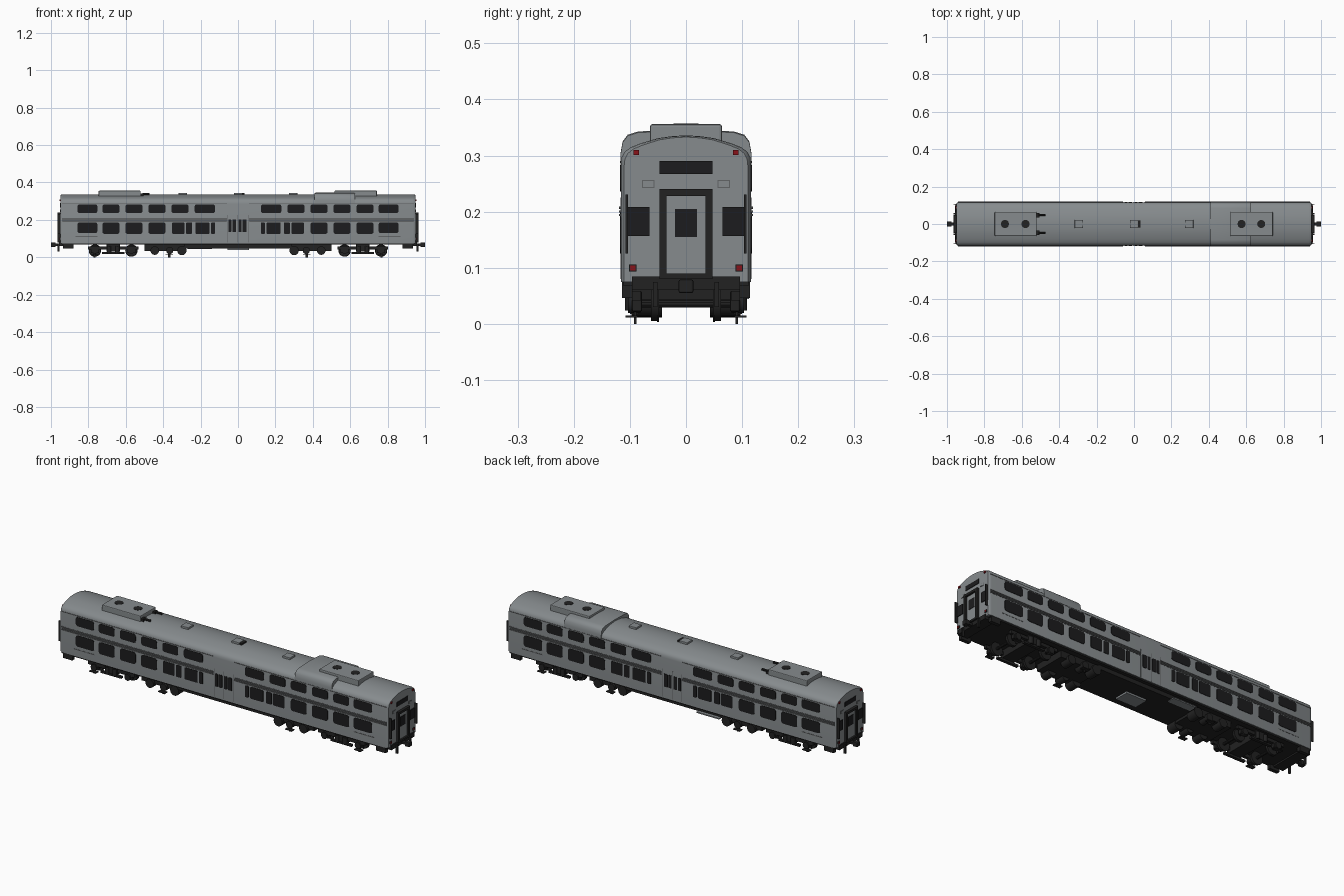
import bpy, bmesh, math
from mathutils import Matrix, Vector

cube = bpy.data.objects.get("Cube")
if cube:
    bpy.data.objects.remove(cube)


def material(name, r, g, b):
    m = bpy.data.materials.new(name)
    m.use_nodes = True
    m.diffuse_color = (r, g, b, 1)
    m.node_tree.nodes["Principled BSDF"].inputs["Base Color"].default_value = (r, g, b, 1)
    return m


STEEL = material("steel grey", 0.24, 0.26, 0.27)
DARK = material("belt grey", 0.12, 0.125, 0.13)
BLACK = material("soft black", 0.016, 0.016, 0.016)
GLASS = material("window black", 0.012, 0.012, 0.013)
RED = material("lamp red", 0.25, 0.006, 0.01)


def finish(name, bm, mat, smooth=False):
    bmesh.ops.recalc_face_normals(bm, faces=bm.faces)
    mesh = bpy.data.meshes.new(name)
    bm.to_mesh(mesh)
    bm.free()
    mesh.materials.append(mat)
    ob = bpy.data.objects.new(name, mesh)
    bpy.context.collection.objects.link(ob)
    if smooth:
        bpy.ops.object.select_all(action='DESELECT')
        ob.select_set(True)
        bpy.context.view_layer.objects.active = ob
        bpy.ops.object.shade_smooth_by_angle(angle=math.radians(35))
    return ob


def box(name, x, y, z, mat, bevel=0):
    """Box from (min, max) ranges on each axis."""
    bm = bmesh.new()
    bmesh.ops.create_cube(bm, size=1)
    for v in bm.verts:
        v.co = Vector([(a + b) / 2 + c * (b - a) for (a, b), c in zip((x, y, z), v.co)])
    if bevel:
        bmesh.ops.bevel(bm, geom=bm.edges[:], offset=bevel, segments=2, affect='EDGES', profile=0.5)
    return finish(name, bm, mat)


def cylinder(name, centre, r, length, axis, mat, sides=20):
    bm = bmesh.new()
    rot = {'x': Matrix.Rotation(math.pi / 2, 4, 'Y'), 'y': Matrix.Rotation(math.pi / 2, 4, 'X'),
           'z': Matrix()}[axis]
    bmesh.ops.create_cone(bm, cap_ends=True, segments=sides, radius1=r, radius2=r, depth=length,
                          matrix=Matrix.Translation(centre) @ rot)
    return finish(name, bm, mat, True)


def side_plate(name, side, x, z, mat, radius=0.01, y=0.1155, thick=0.0025):
    """Rounded plate lying on one long side of the car."""
    bm = bmesh.new()
    corners = ((x[1], z[1], 0), (x[0], z[1], 90), (x[0], z[0], 180), (x[1], z[0], 270))
    cx, cz = sum(x) / 2, sum(z) / 2
    ring = []
    for px, pz, start in corners:
        ox = px - math.copysign(radius, px - cx)
        oz = pz - math.copysign(radius, pz - cz)
        for step in range(5):
            a = math.radians(start + step * 22.5)
            ring.append(bm.verts.new((ox + radius * math.cos(a), side * y, oz + radius * math.sin(a))))
    face = bm.faces.new(ring)
    new = bmesh.ops.extrude_face_region(bm, geom=[face])["geom"]
    bmesh.ops.translate(bm, vec=(0, side * thick, 0), verts=[g for g in new if isinstance(g, bmesh.types.BMVert)])
    return finish(name, bm, mat)


def loft(name, profile, sections, mat):
    """Sweep a y-z profile along x; each section is (x, y scale, z drop)."""
    bm = bmesh.new()
    rings = [[bm.verts.new((x, y * s, z - drop * (z > 0.2))) for y, z in profile] for x, s, drop in sections]
    n = len(profile)
    for a, b in zip(rings, rings[1:]):
        for i in range(n):
            bm.faces.new((a[i], a[(i + 1) % n], b[(i + 1) % n], b[i]))
    bm.faces.new(rings[0])
    bm.faces.new(rings[-1])
    return finish(name, bm, mat, True)


def mirrored(half):
    return half + [(-y, z) for y, z in reversed(half) if y > 0]


# Car body with a shallow arched roof
roof = [(0.116, 0.075), (0.116, 0.285), (0.1145, 0.297), (0.109, 0.307), (0.098, 0.315),
        (0.08, 0.322), (0.05, 0.331), (0.025, 0.3345), (0, 0.336)]
loft("car_body", mirrored(roof),
     [(-0.95, 0.95, 0.003), (-0.945, 0.98, 0.001), (-0.935, 1, 0), (0.935, 1, 0), (0.945, 0.98, 0.001),
      (0.95, 0.95, 0.003)], STEEL)

# Raised roof shroud with rounded shoulders, then the equipment hatches
shroud = [(0.1165, 0.285), (0.1165, 0.305), (0.113, 0.325), (0.104, 0.337), (0.085, 0.343), (0, 0.346)]
loft("roof_shroud", mirrored(shroud), [(0.41, 1, 0.002), (0.416, 1, 0), (0.62, 1, 0), (0.625, 1, 0.002)], STEEL)
for label, x0, x1, fans in (("right", -0.745, -0.52, (-0.69, -0.58)), ("left", 0.515, 0.743, (0.575, 0.68))):
    box(label + "_roof_unit", (x0, x1), (-0.064, 0.064), (0.315, 0.356), STEEL, 0.004)
    for fx in fans:
        cylinder(label + "_roof_fan", (fx, 0, 0.356), 0.022, 0.003, 'z', BLACK, 12)
for x in (-0.295, 0, 0.295):
    box("roof_vent", (x - 0.022, x + 0.022), (-0.022, 0.022), (0.325, 0.345), STEEL, 0.002)
box("vent_grille", (0.02, 0.036), (-0.02, 0.02), (0.33, 0.343), BLACK)
for y in (-0.048, 0.048):
    box("horn_base", (-0.52, -0.505), (y - 0.012, y + 0.012), (0.325, 0.342), BLACK)
    cylinder("horn", (-0.492, y, 0.338), 0.006, 0.035, 'x', BLACK, 10)

# Long sides: windows, doors, belt ribs and trim
upper = ((0.122, 0.232), (0.265, 0.356), (0.388, 0.479), (0.511, 0.602), (0.634, 0.725), (0.752, 0.858))
lower = ((0.122, 0.144), (0.153, 0.228), (0.245, 0.278), (0.286, 0.352)) + upper[2:]
for side in (-1, 1):
    for mx in (-1, 1):
        for a, b in upper:
            side_plate("upper_window", side, sorted((mx * a, mx * b)), (0.236, 0.283), GLASS, 0.012)
        for a, b in lower:
            low = 0.125 if b < 0.75 else 0.129
            side_plate("lower_window", side, sorted((mx * a, mx * b)), (low, 0.187), GLASS,
                       0.006 if b - a < 0.08 else 0.012)
        belt = sorted((mx * 0.06, mx * 0.94))
        side_plate("belt_panel", side, belt, (0.19, 0.211), DARK, 0.001, thick=0.0012)
        for z in (0.192, 0.1985, 0.205):
            side_plate("belt_rib", side, belt, (z, z + 0.004), DARK, 0.001, thick=0.0035)
        side_plate("gutter", side, belt, (0.2865, 0.290), DARK, 0.001, thick=0.002)
        side_plate("lower_trim", side, sorted((mx * 0.75, mx * 0.87)), (0.109, 0.113), DARK, 0.001, thick=0.0015)
        side_plate("door_seam", side, sorted((mx * 0.056, mx * 0.058)), (0.08, 0.225), DARK, 0.0005, thick=0.001)
    for a, b in ((-0.052, -0.036), (-0.03, -0.010), (0.002, 0.019), (0.024, 0.046)):
        side_plate("door_window", side, (a, b), (0.135, 0.202), GLASS, 0.003)
    side_plate("door_joint", side, (-0.005, -0.003), (0.08, 0.225), DARK, 0.0005, thick=0.001)


# Car ends: gangway frame, door, panels, rails, lamps and coupler
def end_box(name, e, depth, y, z, mat, start=0.945):
    return box(name, sorted((e * start, e * (0.95 + depth))), y, z, mat)


for e in (-1, 1):
    for s in (-1, 1):
        end_box("gangway_post", e, 0.014, sorted((s * 0.035, s * 0.047)), (0.083, 0.24), BLACK)
        end_box("end_panel", e, 0.004, sorted((s * 0.065, s * 0.104)), (0.157, 0.208), GLASS)
        end_box("hand_rail", e, 0.014, sorted((s * 0.103, s * 0.108)), (0.125, 0.231), BLACK, 0.94)
        end_box("upper_lamp", e, 0.005, (s * 0.089 - 0.005, s * 0.089 + 0.005), (0.301, 0.31), RED)
        end_box("lower_lamp_base", e, 0.004, (s * 0.095 - 0.007, s * 0.095 + 0.007), (0.093, 0.106), BLACK)
        end_box("lower_lamp", e, 0.006, (s * 0.095 - 0.005, s * 0.095 + 0.005), (0.095, 0.104), RED)
        end_box("marker_frame", e, 0.002, (s * 0.067 - 0.011, s * 0.067 + 0.011), (0.242, 0.256), DARK)
        end_box("marker_plate", e, 0.003, (s * 0.067 - 0.0095, s * 0.067 + 0.0095), (0.2435, 0.2545), STEEL)
        box("end_hose", sorted((e * 0.955, e * 0.965)), (s * 0.055 - 0.004, s * 0.055 + 0.004), (0.03, 0.075), BLACK)
    end_box("gangway_header", e, 0.014, (-0.047, 0.047), (0.228, 0.24), BLACK)
    end_box("gangway_sill", e, 0.014, (-0.047, 0.047), (0.08, 0.09), BLACK)
    end_box("end_door", e, 0.004, (-0.036, 0.036), (0.088, 0.23), STEEL)
    end_box("end_door_window", e, 0.006, (-0.02, 0.02), (0.155, 0.205), GLASS)
    end_box("sign_panel", e, 0.003, (-0.047, 0.047), (0.267, 0.29), GLASS)
    end_box("buffer_beam", e, 0.006, (-0.096, 0.096), (0.06, 0.084), BLACK, 0.9)
    box("coupler_shank", sorted((e * 0.9, e * 0.985)), (-0.008, 0.008), (0.061, 0.073), BLACK)
    box("coupler_head", sorted((e * 0.975, e)), (-0.013, 0.013), (0.055, 0.079), BLACK, 0.003)

# Underframe and hanging equipment
box("underframe", (-0.94, 0.94), (-0.112, 0.112), (0.068, 0.0755), BLACK)
box("centre_equipment", (-0.29, 0.29), (-0.095, 0.095), (0.047, 0.07), BLACK)
box("centre_tray", (-0.055, 0.06), (-0.055, 0.02), (0.038, 0.048), STEEL)
box("side_tray", (-0.27, -0.14), (0.07, 0.112), (0.044, 0.05), STEEL)
for mx in (-1, 1):
    for s in (-1, 1):
        box("step_skirt", sorted((mx * 0.88, mx * 0.935)), sorted((s * 0.095, s * 0.114)), (0.046, 0.076), BLACK)

# Trucks and the auxiliary gear inboard of them
for mx in (-1, 1):
    for x in (0.765, 0.57):
        cylinder("axle", (mx * x, 0, 0.036), 0.007, 0.19, 'y', BLACK, 10)
        for s in (-1, 1):
            cylinder("wheel", (mx * x, s * 0.056, 0.036), 0.031, 0.012, 'y', BLACK, 28)
            cylinder("wheel_flange", (mx * x, s * 0.05, 0.036), 0.033, 0.003, 'y', BLACK, 28)
            cylinder("axle_box", (mx * x, s * 0.092, 0.036), 0.017, 0.022, 'y', BLACK, 12)
            box("axle_guard", (mx * x - 0.022, mx * x + 0.022), sorted((s * 0.078, s * 0.096)), (0.022, 0.058), BLACK, 0.003)
    box("truck_bolster", (mx * 0.667 - 0.035, mx * 0.667 + 0.035), (-0.1, 0.1), (0.03, 0.07), BLACK)
    for s in (-1, 1):
        box("truck_side_frame", (mx * 0.667 - 0.135, mx * 0.667 + 0.135), sorted((s * 0.08, s * 0.096)), (0.042, 0.059), BLACK)
        for d in (-0.022, 0.022):
            cylinder("truck_spring", (mx * 0.667 + d, s * 0.097, 0.042), 0.012, 0.036, 'z', BLACK, 12)
        box("truck_lower_bar", (mx * 0.667 - 0.06, mx * 0.667 + 0.06), sorted((s * 0.085, s * 0.1)), (0.018, 0.028), BLACK)
        for x in (0.767, 0.368):
            box("shoe_bracket", (mx * x - 0.02, mx * x + 0.02), sorted((s * 0.086, s * 0.108)), (0.011, 0.015), BLACK)
            box("shoe_hanger", (mx * x - 0.006, mx * x + 0.006), sorted((s * 0.088, s * 0.093)), (0, 0.045), BLACK)
        for x, r in ((0.3, 0.025), (0.365, 0.019), (0.445, 0.023)):
            cylinder("air_tank", (mx * x, s * 0.07, 0.036), r, 0.055, 'y', BLACK, 18)
    box("auxiliary_frame", sorted((mx * 0.28, mx * 0.5)), (-0.085, 0.085), (0.034, 0.07), BLACK)
